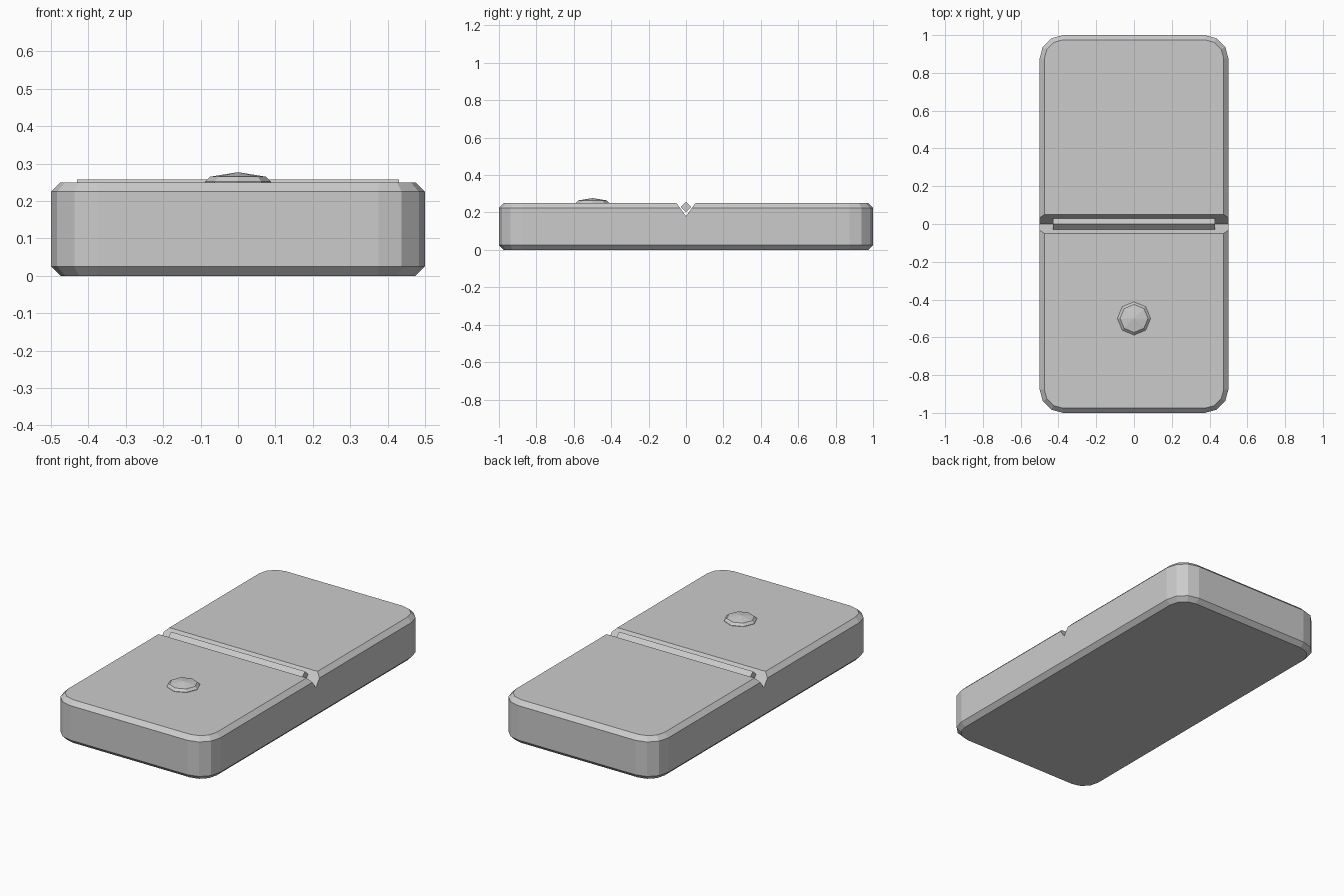
import bpy, math

if "Cube" in bpy.data.objects:
    bpy.data.objects.remove(bpy.data.objects["Cube"])


def make_mesh(name, rings, cap=True):
    """Loft equal-length rings of points into a closed flat-shaded solid."""
    n = len(rings[0])
    verts = [p for ring in rings for p in ring]
    faces = [(r * n + i, r * n + (i + 1) % n, (r + 1) * n + (i + 1) % n, (r + 1) * n + i)
             for r in range(len(rings) - 1) for i in range(n)]
    faces.append(tuple(reversed(range(n))))
    last = (len(rings) - 1) * n
    if cap:
        faces.append(tuple(range(last, last + n)))
    else:  # cone tip
        verts.append((0, 0, TIP))
        faces += [(last + i, last + (i + 1) % n, len(verts) - 1) for i in range(n)]
    me = bpy.data.meshes.new(name)
    me.from_pydata(verts, [], faces)
    ob = bpy.data.objects.new(name, me)
    bpy.context.collection.objects.link(ob)
    return ob


def rounded_ring(radius, z):
    """Rounded rectangle with three segments per corner."""
    pts = []
    for q, (sx, sy) in enumerate([(1, 1), (-1, 1), (-1, -1), (1, -1)]):
        for k in range(4):
            a = math.radians(90 * q + 30 * k)
            pts.append((sx * 0.375 + radius * math.cos(a), sy * 0.875 + radius * math.sin(a), z))
    return pts


def circle_ring(radius, z):
    return [(radius * math.cos(i * math.pi / 4), radius * math.sin(i * math.pi / 4), z) for i in range(8)]


def bar(name, profile, half_length):
    """Extrude a (y, z) profile along x."""
    return make_mesh(name, [[(x, y, z) for y, z in profile] for x in (-half_length, half_length)])


# Tile body with chamfered rims
body = make_mesh("tile_body", [rounded_ring(0.10, 0), rounded_ring(0.125, 0.025),
                               rounded_ring(0.125, 0.225), rounded_ring(0.10, 0.25)])

# V groove across the middle
cutter = bar("groove_cutter", [(0, 0.18), (0.1, 0.32), (-0.1, 0.32)], 0.7)
cutter.hide_render = True
mod = body.modifiers.new("groove", "BOOLEAN")
mod.operation = "DIFFERENCE"
mod.solver = "EXACT"
mod.object = cutter
bpy.context.view_layer.objects.active = body
bpy.ops.object.modifier_apply(modifier=mod.name)
bpy.data.objects.remove(cutter)

# Diamond-section divider rod lying in the groove
bar("divider_rod", [(0, 0.20), (0.0285, 0.2285), (0, 0.257), (-0.0285, 0.2285)], 0.43)

# Eight-sided stud on the front half
TIP = 0.277
stud = make_mesh("stud", [circle_ring(0.088, 0.245), circle_ring(0.088, 0.252),
                          circle_ring(0.074, 0.265)], cap=False)
stud.location = (0, -0.5, 0)
